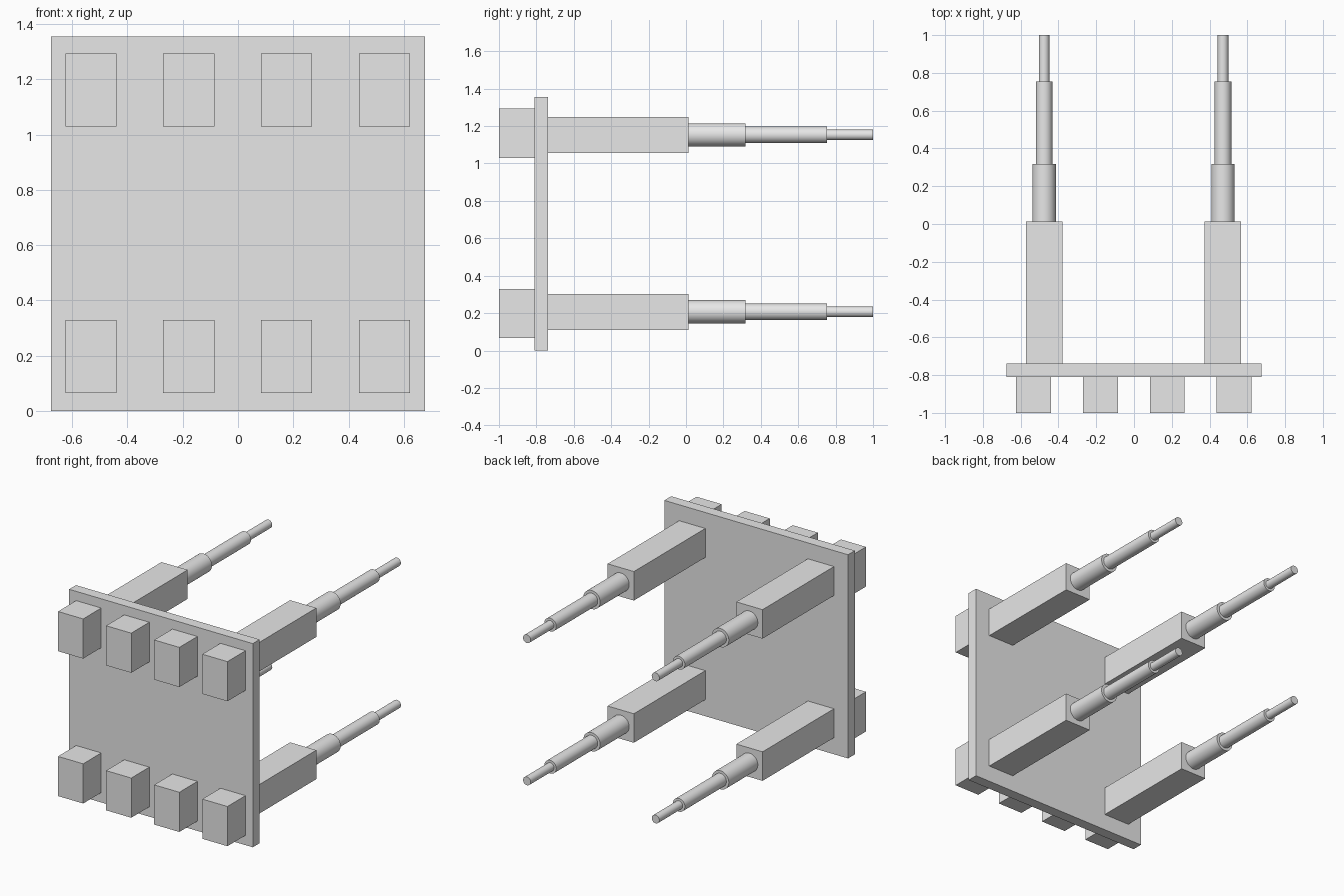
import bpy
import math

cube = bpy.data.objects.get("Cube")
if cube:
    bpy.data.objects.remove(cube, do_unlink=True)

grey = bpy.data.materials.new("light_grey")
grey.use_nodes = True
colour = (0.8, 0.8, 0.8, 1.0)
grey.diffuse_color = colour
grey.node_tree.nodes["Principled BSDF"].inputs["Base Color"].default_value = colour


def box(name, x, z, width, height, y0, y1):
    bpy.ops.mesh.primitive_cube_add(size=1, location=(x, (y0 + y1) / 2, z))
    obj = bpy.context.object
    obj.name = name
    obj.scale = (width, y1 - y0, height)
    bpy.ops.object.transform_apply(location=False, rotation=False, scale=True)
    obj.data.materials.append(grey)


def rod(name, x, z, radius, y0, y1):
    bpy.ops.mesh.primitive_cylinder_add(
        vertices=32, radius=radius, depth=y1 - y0,
        location=(x, (y0 + y1) / 2, z), rotation=(math.pi / 2, 0, 0))
    obj = bpy.context.object
    obj.name = name
    obj.data.materials.append(grey)
    bpy.ops.object.shade_smooth_by_angle(angle=math.radians(40))


PLATE_FRONT, PLATE_BACK, ARM_END = -0.81, -0.738, 0.013

# Upright plate
box("plate", 0, 0.678, 1.352, 1.355, PLATE_FRONT, PLATE_BACK)

# Two rows of blocks on the front
for row, z in (("lower", 0.198), ("upper", 1.162)):
    for i, x in enumerate((-0.532, -0.178, 0.176, 0.53)):
        box(f"{row}_block_{i + 1}", x, z, 0.185, 0.264, -1.0, PLATE_FRONT)

# Four square arms at the back, each with a stepped telescopic rod
steps = (("thick", 0.062, 0.318), ("middle", 0.044, 0.754), ("thin", 0.028, 1.0))
for row, z in (("lower", 0.207), ("upper", 1.153)):
    for side, x in (("right", -0.476), ("left", 0.471)):
        box(f"{row}_{side}_arm", x, z, 0.193, 0.193, PLATE_BACK, ARM_END)
        start = ARM_END
        for step, radius, end in steps:
            rod(f"{row}_{side}_{step}_rod", x, z, radius, start, end)
            start = end
